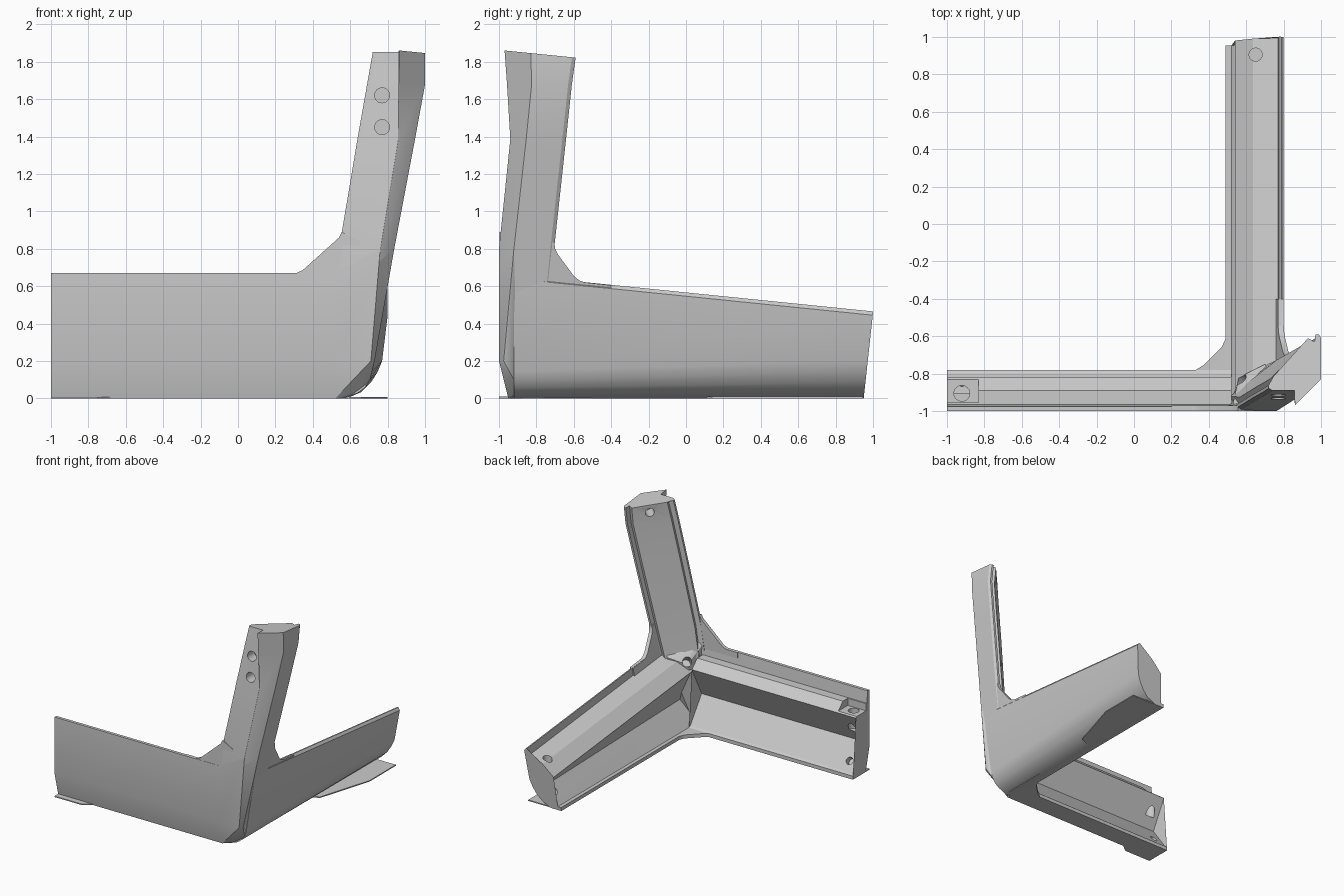
import bpy
import bmesh
import math
from mathutils import Vector, Matrix

default_cube = bpy.data.objects.get("Cube")
if default_cube:
    bpy.data.objects.remove(default_cube, do_unlink=True)

grey = bpy.data.materials.new("plain grey")
grey.use_nodes = True
colour = (0.6, 0.6, 0.6, 1)
grey.diffuse_color = colour
grey.node_tree.nodes["Principled BSDF"].inputs["Base Color"].default_value = colour


def finish(name, bm):
    """Turn a bmesh into a linked object with the shared material."""
    bmesh.ops.recalc_face_normals(bm, faces=bm.faces)
    mesh = bpy.data.meshes.new(name)
    bm.to_mesh(mesh)
    bm.free()
    mesh.materials.append(grey)
    part = bpy.data.objects.new(name, mesh)
    bpy.context.collection.objects.link(part)
    return part


def loft(name, rings):
    """Skin a closed solid through matching rings of points."""
    bm = bmesh.new()
    loops = [[bm.verts.new(p) for p in ring] for ring in rings]
    count = len(loops[0])
    for low, high in zip(loops, loops[1:]):
        for i in range(count):
            j = (i + 1) % count
            bm.faces.new((low[i], low[j], high[j], high[i]))
    caps = [bm.faces.new(loops[0]), bm.faces.new(loops[-1])]
    bmesh.ops.triangulate(bm, faces=caps)
    return finish(name, bm)


def slab(name, outline, offset):
    """Flat plate: an outline pushed along an offset."""
    base = [Vector(p) for p in outline]
    return loft(name, [base, [p + Vector(offset) for p in base]])


def hull(name, points):
    """Convex block around a few corner points."""
    bm = bmesh.new()
    for p in points:
        bm.verts.new(p)
    bmesh.ops.convex_hull(bm, input=bm.verts)
    loose = [v for v in bm.verts if not v.link_faces]
    bmesh.ops.delete(bm, geom=loose, context="VERTS")
    return finish(name, bm)


def cut(parts, cutter):
    """Subtract a cutter from every listed part, then discard it."""
    cutter.hide_render = True
    for part in parts:
        uncut = part.data.copy()
        mod = part.modifiers.new("cut", "BOOLEAN")
        mod.operation = "DIFFERENCE"
        mod.solver = "EXACT"
        mod.object = cutter
        bpy.context.view_layer.update()
        with bpy.context.temp_override(object=part, active_object=part):
            bpy.ops.object.modifier_apply(modifier=mod.name)
        if not part.data.polygons:
            part.data = uncut
    bpy.data.objects.remove(cutter, do_unlink=True)


def hole(parts, centre, axis, radius, inward, outward=0.3):
    """Round hole along an outward pointing axis."""
    axis = Vector(axis).normalized()
    turn = axis.to_track_quat("Z", "Y").to_matrix().to_4x4()
    middle = Vector(centre) + axis * (outward - inward) / 2
    bm = bmesh.new()
    bmesh.ops.create_cone(bm, cap_ends=True, segments=24, radius1=radius,
                          radius2=radius, depth=inward + outward,
                          matrix=Matrix.Translation(middle) @ turn)
    cut(parts, finish("hole_cutter", bm))


def pocket(part, centre, size, angle=0.0):
    """Box shaped recess."""
    bm = bmesh.new()
    place = (Matrix.Translation(centre) @ Matrix.Rotation(angle, 4, "Z")
             @ Matrix.Diagonal((*size, 1)))
    bmesh.ops.create_cube(bm, size=1, matrix=place)
    cut([part], finish("pocket_cutter", bm))


# Front arm: a straight (y, z) section
front_section = [
    (-.95, 0), (-1, .2), (-1, .67), (-.975, .67), (-.965, .57), (-.89, .57),
    (-.82, .5), (-.95, .25), (-.8, .04), (-.78, .03), (-.78, 0)]
front_arm = loft("front_arm", [[(x, y, z) for y, z in front_section]
                               for x in (-1, .52)])

# Side arm: (x, z) at the corner, then (x, z) at the free end
side_section = [
    (.56, 0, .58, 0), (.64, .03, .66, .035), (.68, .06, .71, .085),
    (.705, .1, .745, .14), (.72, .145, .77, .2), (.8, .64, .8, .445),
    (.785, .66, .785, .465), (.775, .66, .775, .465), (.77, .6, .77, .4),
    (.635, .565, .635, .37), (.54, .475, .54, .28), (.66, .2, .63, .18),
    (.52, .03, .52, .03), (.49, .03, .49, .03), (.49, 0, .49, 0)]
side_arm = loft("side_arm", [
    [(a, -.92, b) for a, b, c, d in side_section],
    [(c, .95 + .109 * d, d) for a, b, c, d in side_section]])


# Upright arm: two walls, a bevelled outer edge and a broad inner rib
def upright_ring(height, front, edge, rim, bevel, back):
    front, back = Vector(front), Vector(back)
    ring = [front + Vector((.02, 0)), edge, rim, bevel]
    ring += [back + Vector(d) for d in ((0, -.02), (-.012, 0), (-.03, 0),
                                        (-.035, -.04), (-.07, -.02))]
    ring += [front + Vector(d) for d in ((.025, .075), (.04, .04),
                                         (0, .03), (0, .012))]
    tilt = .1 if height > 1.8 else 0
    return [(x, y, height - tilt * (y + .97)) for x, y in ring]


upright_arm = loft("upright_arm", [
    upright_ring(.5, (.49, -.995), (.735, -.995), (.737, -.994), (.775, -.935), (.775, -.735)),
    upright_ring(.8, (.54, -1), (.76, -1), (.762, -.999), (.835, -.92), (.835, -.705)),
    upright_ring(1.38, (.637, -.94), (.855, -.94), (.857, -.939), (.945, -.855), (.945, -.642)),
    upright_ring(1.68, (.69, -.91), (.857, -.91), (.859, -.957), (1, -.825), (1, -.61)),
    upright_ring(1.86, (.72, -.89), (.857, -.89), (.86, -.97), (1, -.83), (1, -.59))])

# Corner block joining the three arms
corner_block = hull("corner_block", [
    (.52, -.95, 0), (.52, -1, .2), (.52, -1, .67), (.56, -.91, 0),
    (.64, -.91, .03), (.68, -.91, .06), (.705, -.92, .1), (.73, -.975, .2),
    (.71, -1, .2), (.76, -1, .8), (.835, -.92, .8), (.8, -.93, .66),
    (.56, -.82, .53), (.7, -.75, .58), (.57, -.9, .64)])

# Webs that fill the three inside angles
front_web = [(.2, .5), (.2, .67), (.31, .67), (.345, .685), (.52, .84),
             (.54, .86), (.555, .89), (.65, .84), (.7, .5)]
slab("front_web", [(x, -.998, z) for x, z in front_web], (0, .028, 0))

side_web = [(-.9, .4), (-.4, .4), (-.4, .605), (-.54, .62), (-.57, .63),
            (-.6, .655), (-.685, .77), (-.7, .8), (-.703, .83), (-.8, .9)]
slab("side_web", [(.799 + .19 * (z - .62) + .019 * (y + .6), y, z)
                  for y, z in side_web], (-.03, 0, 0))

floor_web = [(.2, -.9), (.2, -.78), (.33, -.78), (.37, -.755), (.47, -.655),
             (.49, -.61), (.49, -.5), (.57, -.5), (.57, -.88)]
slab("floor_web", [(x, y, 0) for x, y in floor_web], (0, 0, .03))

# Thin foot tabs under the free ends
front_tab = [(-1, -1), (-.75, -1), (-.67, -.94), (-.67, -.85), (-1, -.85)]
side_tab = [(.55, .1), (.66, .14), (.8, .6), (.8, .945), (.55, .945)]
for name, outline in (("front_tab", front_tab), ("side_tab", side_tab)):
    slab(name, [(x, y, 0) for x, y in outline], (0, 0, .009))

# Recessed screw seats at the free ends
pocket(front_arm, (-.98, -.83, .66), (.3, .25, .3))
pocket(side_arm, (.6425, .97, .48), (.185, .3, .3))
pocket(upright_arm, (.827, -.707, 1.8), (.3, .1, .32), math.radians(45))

# Screw holes
hole([front_arm], (-.92, -.905, .49), (0, 0, 1), .042, .15)
hole([side_arm], (.65, .905, .33), (0, 0, 1), .035, .12)
hole([upright_arm], (.84, -.72, 1.77), (-1, 1, 0), .035, .12)
hole([front_arm], (-.92, -.85, .11), (0, .8, .6), .03, .05, .05)
hole([side_arm], (.59, .9, .12), (-.7, 0, .7), .03, .05, .05)
for height in (1.45, 1.62):
    hole([upright_arm], (.77, -.93, height), (0, -1, 0), .04, .1)
hole([side_arm, upright_arm, corner_block],
     (.57, -.83, .55), (-.6, .6, .7), .035, .08)

# Smooth the gentle curves, keep the corners crisp
for part in bpy.context.collection.objects:
    if part.type == "MESH" and grey.name in part.data.materials:
        part.data.shade_smooth()
        part.data.set_sharp_from_angle(angle=math.radians(25))
